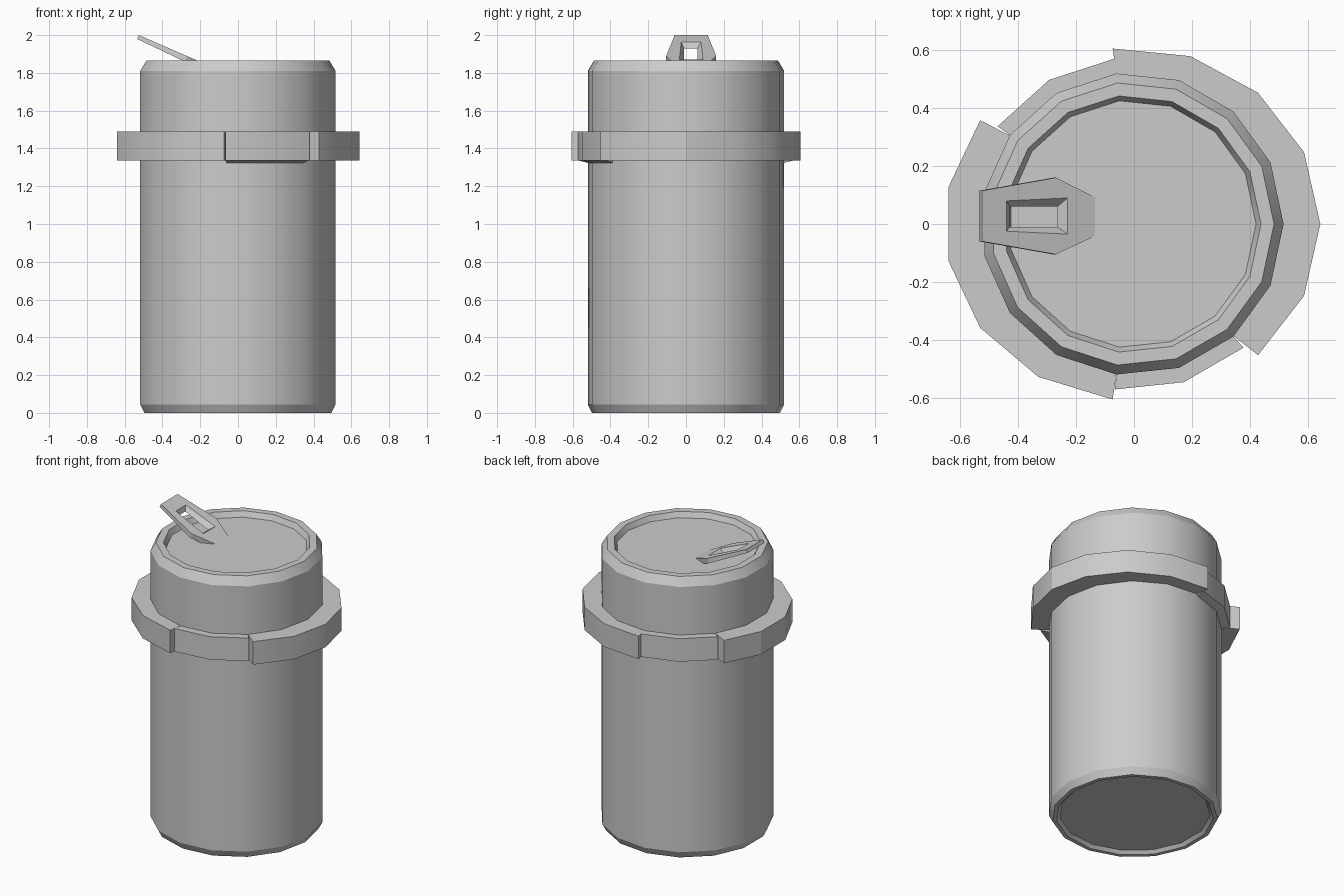
import bpy, bmesh, math

if "Cube" in bpy.data.objects:
    bpy.data.objects.remove(bpy.data.objects["Cube"])

SIDES = 15
CX = -0.006


def finish(name, bm):
    bmesh.ops.recalc_face_normals(bm, faces=bm.faces)
    mesh = bpy.data.meshes.new(name)
    bm.to_mesh(mesh)
    bm.free()
    ob = bpy.data.objects.new(name, mesh)
    bpy.context.collection.objects.link(ob)
    bpy.ops.object.select_all(action='DESELECT')
    bpy.context.view_layer.objects.active = ob
    ob.select_set(True)
    return ob


def polar(i, rx, ry, z):
    a = math.tau * i / SIDES
    return (CX + rx * math.cos(a), ry * math.sin(a), z)


def bridge(bm, a, b):
    n = len(a)
    for k in range(n):
        bm.faces.new((a[k], a[(k + 1) % n], b[(k + 1) % n], b[k]))


# Can body: lathed profile (radius, z) with recessed floor and lid
profile = [(0.455, 0.02), (0.475, 0), (0.5, 0), (0.523, 0.045),
           (0.523, 1.81), (0.49, 1.865), (0.445, 1.865), (0.428, 1.83)]
bm = bmesh.new()
rings = [[bm.verts.new(polar(i, r, r, z)) for i in range(SIDES)] for r, z in profile]
for lo, hi in zip(rings, rings[1:]):
    bridge(bm, lo, hi)
bm.faces.new(rings[0])
bm.faces.new(rings[-1])
finish("can_body", bm)
bpy.ops.object.shade_smooth_by_angle(angle=math.radians(25))

# Collar: alternating thick and thin arcs (first side, last side, radii, inner bottom z)
bm = bmesh.new()
for start, end, rx, ry, zin in [(-2, 4, 0.65, 0.61, 1.335), (4, 6, 0.575, 0.575, 1.322),
                                (6, 11, 0.65, 0.61, 1.335), (11, 13, 0.575, 0.575, 1.322)]:
    sections = []
    for i in range(start, end + 1):
        pts = [(0.515, 0.515, 1.49), (rx, ry, 1.49), (rx, ry, 1.337), (0.515, 0.515, zin)]
        sections.append([bm.verts.new(polar(i, *p)) for p in pts])
    for a, b in zip(sections, sections[1:]):
        bridge(bm, a, b)
    bm.faces.new(sections[0])
    bm.faces.new(sections[-1])
finish("collar", bm)
bpy.ops.object.shade_smooth_by_angle(angle=math.radians(25))

# Pull tab: tilted six-sided plate with a tapered rectangular hole
outer = [(-0.525, 0.115), (-0.27, 0.16), (-0.12, 0.085),
         (-0.12, -0.035), (-0.27, -0.105), (-0.525, -0.06)]
hole_top = [(-0.44, 0.08), (-0.23, 0.09), (-0.23, -0.035), (-0.44, -0.025)]
hole_low = [(-0.43, 0.06), (-0.265, 0.06), (-0.265, -0.01), (-0.43, -0.01)]


def top_z(x):
    return 2.0 - 0.435 * (x + 0.525)


def low_z(x):
    return 1.98 - 0.475 * (x + 0.535)


bm = bmesh.new()
layers = []
for shift, hole, height in [(0, hole_top, top_z), (-0.01, hole_low, low_z)]:
    A = [bm.verts.new((x + shift, y, height(x + shift))) for x, y in outer]
    B = [bm.verts.new((x, y, height(x))) for x, y in hole]
    for f in [(A[0], A[1], B[1], B[0]), (A[1], A[2], B[1]), (A[2], A[3], B[2], B[1]),
              (A[3], A[4], B[2]), (A[4], A[5], B[3], B[2]), (A[5], A[0], B[0], B[3])]:
        bm.faces.new(f)
    layers.append((A, B))
bridge(bm, layers[0][0], layers[1][0])
bridge(bm, layers[0][1], layers[1][1])
finish("pull_tab", bm)
